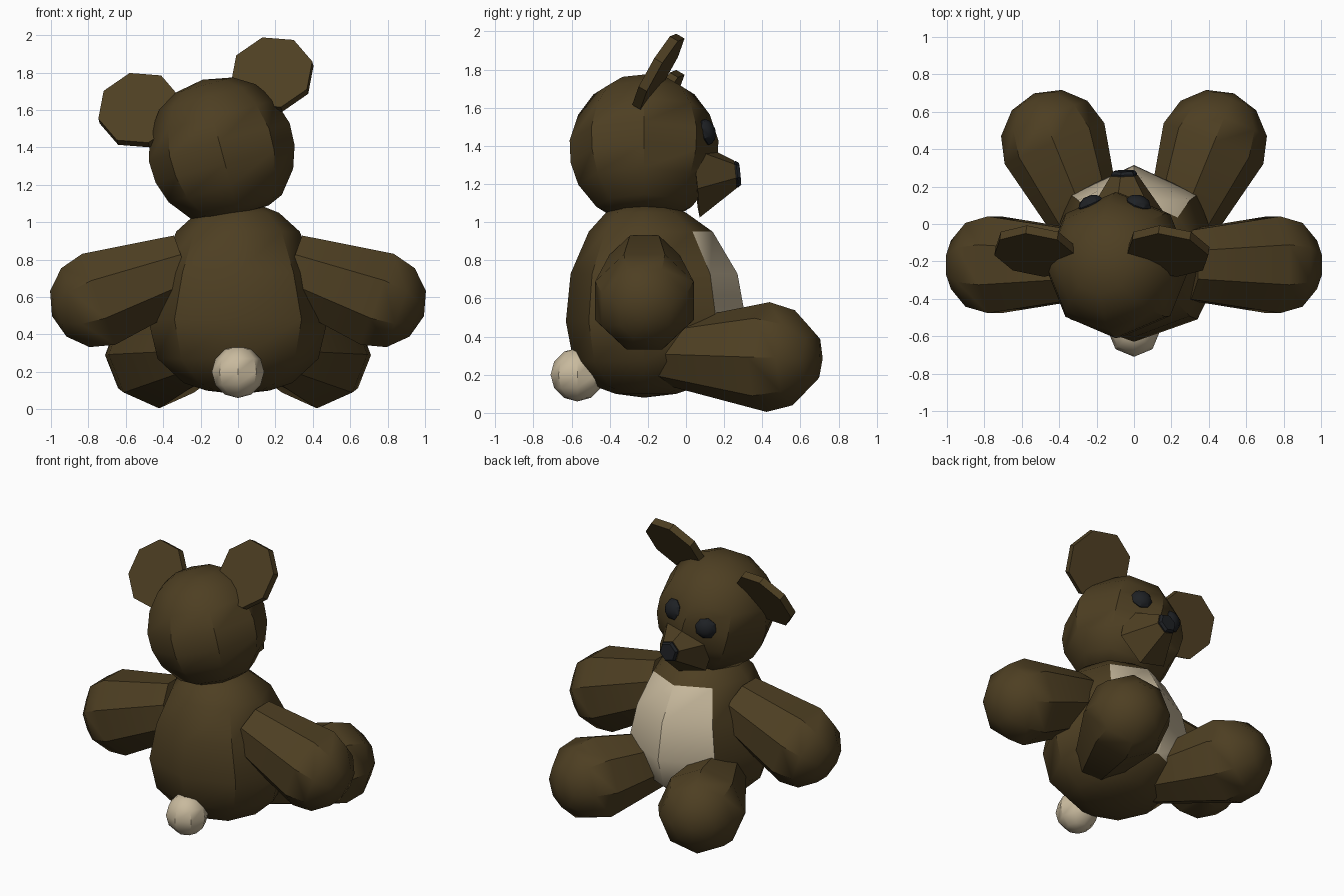
import bpy, bmesh, math
from mathutils import Matrix, Vector

if "Cube" in bpy.data.objects:
    bpy.data.objects.remove(bpy.data.objects["Cube"])

def material(name, rgb):
    m = bpy.data.materials.new(name)
    m.diffuse_color = (*rgb, 1)
    m.use_nodes = True
    m.node_tree.nodes["Principled BSDF"].inputs["Base Color"].default_value = m.diffuse_color
    return m

BROWN = material("brown_fur", (0.075, 0.049, 0.016))
CREAM = material("cream_fur", (0.58, 0.49, 0.34))
BLACK = material("black_plastic", (0.013, 0.015, 0.018))

def loft(name, rings, matrix, mats, sides=8, phase=0.0, angle=40, patch=None):
    """Rings are (height, rx, ry_back, ry_front); closed with caps."""
    bm = bmesh.new()
    loops = []
    for h, rx, rb, rf in rings:
        loop = []
        for i in range(sides):
            a = phase + i * math.tau / sides
            s = math.sin(a)
            loop.append(bm.verts.new((rx * math.cos(a), (rf if s > 0 else rb) * s, h)))
        loops.append(loop)
    for k in range(len(loops) - 1):
        for i in range(sides):
            j = (i + 1) % sides
            f = bm.faces.new((loops[k][i], loops[k][j], loops[k + 1][j], loops[k + 1][i]))
            if patch and patch(k, i):
                f.material_index = 1
    bm.faces.new(loops[0])
    bm.faces.new(loops[-1])
    bmesh.ops.remove_doubles(bm, verts=bm.verts, dist=0.0005)
    bmesh.ops.transform(bm, matrix=matrix, verts=bm.verts)
    bmesh.ops.recalc_face_normals(bm, faces=bm.faces)
    me = bpy.data.meshes.new(name)
    bm.to_mesh(me)
    bm.free()
    for m in mats:
        me.materials.append(m)
    me.shade_smooth()
    me.set_sharp_from_angle(angle=math.radians(angle))
    ob = bpy.data.objects.new(name, me)
    bpy.context.collection.objects.link(ob)
    return ob

def round_rings(pairs):
    return [(h, r, r, r) for h, r in pairs]

def along(start, direction, up=(0, 0, 1)):
    """Frame at start whose local z runs along direction."""
    d = Vector(direction).normalized()
    u = Vector(up)
    u = (u - d * u.dot(d)).normalized()
    v = d.cross(u)
    m = Matrix((u, v, d)).transposed().to_4x4()
    return Matrix.Translation(start) @ m

def limb(name, start, end, r0, r1, phase, length):
    """Tapered tube from start to end with a rounded tip."""
    a, b = Vector(start), Vector(end)
    L = (b - a).length
    pairs = [(0, r0), (L, r1)]
    for k in (1, 2, 3):
        t = math.radians(30 * k)
        pairs.append((L + length * math.sin(t), max(r1 * math.cos(t), 0.0001)))
    loft(name, round_rings(pairs), along(a, b - a), [BROWN], phase=phase)

# body with belly patch
body = [(0.08, .0001, .0001, .0001), (0.10, .17, .15, .17), (0.14, .29, .26, .29),
        (0.27, .43, .37, .47), (0.48, .48, .41, .535), (0.73, .42, .385, .49),
        (0.95, .33, .29, .36), (1.05, .22, .20, .22), (1.09, .12, .11, .12)]
loft("body", body, Matrix.Translation((0, -.22, 0)), [BROWN, CREAM],
     patch=lambda k, i: 3 <= k <= 5 and i in (1, 2))

# tail
ball = [(-math.cos(math.radians(30 * k)), max(math.sin(math.radians(30 * k)), 0.0001)) for k in range(7)]
loft("tail", round_rings([(h * .14, r * .14) for h, r in ball]),
     Matrix.Translation((0, -.57, .20)), [CREAM])

# arms and legs
for s, side in ((-1, "left"), (1, "right")):
    limb(side + "_arm", (s * .28, -.218, .755), (s * .745, -.218, .588), .20, .28, math.pi / 8, .265)
    limb(side + "_leg", (s * .20, -.12, .31), (s * .425, .43, .293), .16, .288, 0, .29)

# head, tilted sideways
H = Matrix.Translation((-.09, -.22, 1.39)) @ Matrix.Rotation(math.radians(-15), 4, 'Y')
head = [(-.365, .0001), (-.355, .17), (-.32, .25), (-.20, .345), (-.08, .385), (.04, .39),
        (.18, .345), (.29, .265), (.355, .16), (.385, .0001)]
loft("head", round_rings(head), H, [BROWN])

# snout and nose
S = H @ along((0, .27, -.165), (0, 1, .10))
loft("snout", round_rings([(0, .215), (.21, .075)]), S, [BROWN], sides=6, angle=30)
loft("nose", round_rings([(.20, .070), (.218, .072), (.235, .060)]), S, [BLACK], sides=6, angle=30)

for s, side in ((-1, "left"), (1, "right")):
    # eyes
    E = H @ along((s * .132, .325, .05), (s * .38, .92, .15))
    loft(side + "_eye", round_rings([(-.03, .06), (.005, .072), (.03, .055), (.045, .025)]),
         E, [BLACK], angle=30)
    # ears leaning forward
    R = (H @ Matrix.Translation((s * .367, .075, .315))
         @ Matrix.Rotation(math.radians(-31), 4, 'X') @ Matrix.Rotation(math.pi / 2, 4, 'X'))
    loft(side + "_ear", round_rings([(-.025, .225), (.025, .225)]), R, [BROWN], angle=30)
